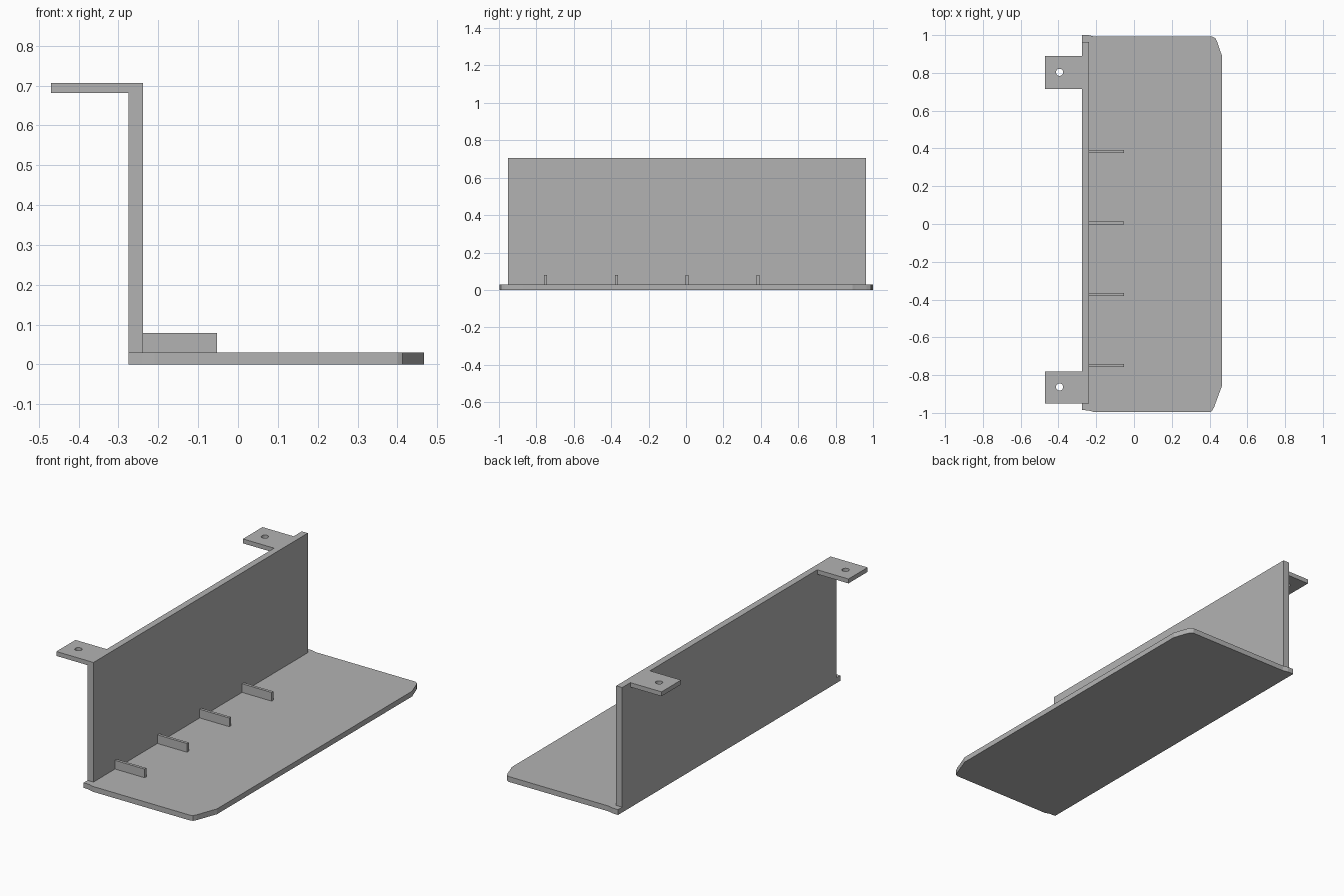
import bpy
import bmesh

cube = bpy.data.objects.get("Cube")
if cube:
    bpy.data.objects.remove(cube, do_unlink=True)

# One plain grey for the whole bracket
grey = bpy.data.materials.new("plain grey")
grey.use_nodes = True
colour = (0.45, 0.45, 0.45, 1)
grey.diffuse_color = colour
grey.node_tree.nodes["Principled BSDF"].inputs["Base Color"].default_value = colour


def prism(name, outline, z0, z1):
    """Extrude a flat xy outline from z0 up to z1."""
    bm = bmesh.new()
    face = bm.faces.new([bm.verts.new((x, y, z0)) for x, y in outline])
    top = bmesh.ops.extrude_face_region(bm, geom=[face])["geom"]
    verts = [v for v in top if isinstance(v, bmesh.types.BMVert)]
    bmesh.ops.translate(bm, verts=verts, vec=(0, 0, z1 - z0))
    bmesh.ops.recalc_face_normals(bm, faces=bm.faces)
    mesh = bpy.data.meshes.new(name)
    bm.to_mesh(mesh)
    bm.free()
    mesh.materials.append(grey)
    obj = bpy.data.objects.new(name, mesh)
    bpy.context.collection.objects.link(obj)
    return obj


def box(name, x0, x1, y0, y1, z0, z1):
    return prism(name, [(x0, y0), (x1, y0), (x1, y1), (x0, y1)], z0, z1)


def drill(obj, x, y, z, radius):
    """Cut a round vertical hole through a part."""
    bpy.ops.mesh.primitive_cylinder_add(vertices=24, radius=radius, depth=0.2, location=(x, y, z))
    cutter = bpy.context.object
    cutter.hide_render = True
    mod = obj.modifiers.new("hole", 'BOOLEAN')
    mod.operation = 'DIFFERENCE'
    mod.solver = 'EXACT'
    mod.object = cutter
    bpy.context.view_layer.objects.active = obj
    bpy.ops.object.modifier_apply(modifier=mod.name)
    bpy.data.objects.remove(cutter, do_unlink=True)


BACK, FACE = -0.275, -0.238
PLATE_TOP, TOP = 0.03, 0.706

# Base plate with clipped outer corners
prism("base_plate", [
    (BACK, -0.985), (-0.24, -0.987), (-0.21, -0.996), (0.40, -0.996),
    (0.413, -0.99), (0.424, -0.97), (0.46, -0.872), (0.467, -0.855),
    (0.467, 0.89), (0.46, 0.907), (0.44, 0.965), (0.43, 0.984),
    (0.415, 0.992), (-0.21, 0.992), (-0.24, 1.0), (BACK, 1.0),
], 0, PLATE_TOP)

# Upright panel
box("upright_panel", BACK, FACE, -0.951, 0.963, PLATE_TOP, TOP)

# Mounting tabs with screw holes
for side, y0, y1, hole_y in (("right", -0.951, -0.78, -0.863), ("left", 0.715, 0.89, 0.803)):
    tab = box("mounting_tab_" + side, -0.47, BACK, y0, y1, 0.681, TOP)
    drill(tab, -0.394, hole_y, TOP, 0.019)

# Small ribs along the foot of the panel
for i in range(4):
    y = -0.75 + i * 0.378
    box(f"rib_{i + 1}", FACE, -0.053, y - 0.008, y + 0.008, PLATE_TOP, 0.079)
